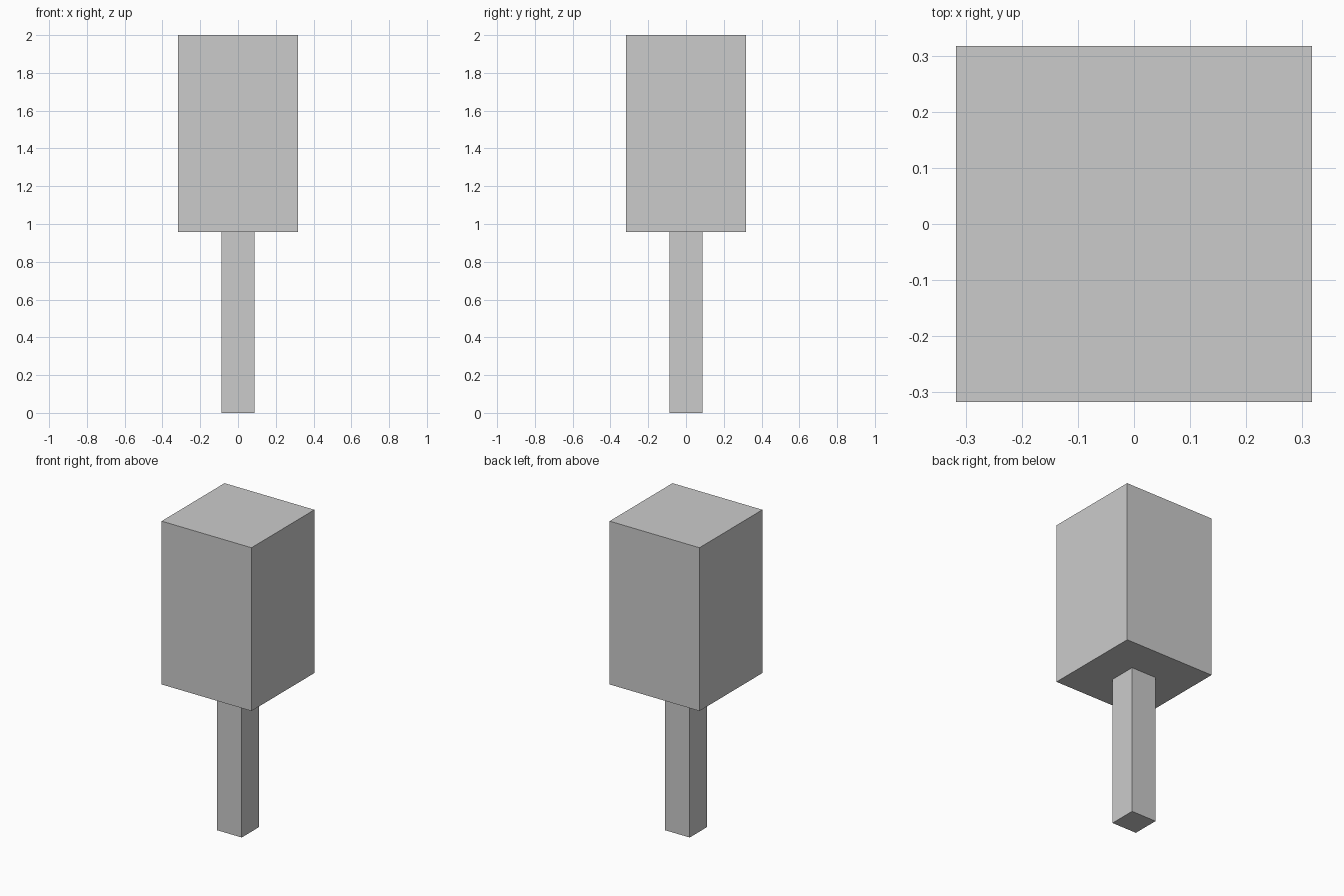
import bpy

if "Cube" in bpy.data.objects:
    bpy.data.objects.remove(bpy.data.objects["Cube"])


def box(name, width, z0, z1):
    """Square upright block centred on the z axis."""
    bpy.ops.mesh.primitive_cube_add(size=1, location=(0, 0, (z0 + z1) / 2))
    ob = bpy.context.object
    ob.name = name
    ob.scale = (width, width, z1 - z0)
    bpy.ops.object.transform_apply(location=False, rotation=False, scale=True)
    return ob


# Thin square post standing on the ground
box("post", 0.176, 0.0, 0.957)

# Large block resting on the post
box("head_block", 0.635, 0.957, 2.0)
